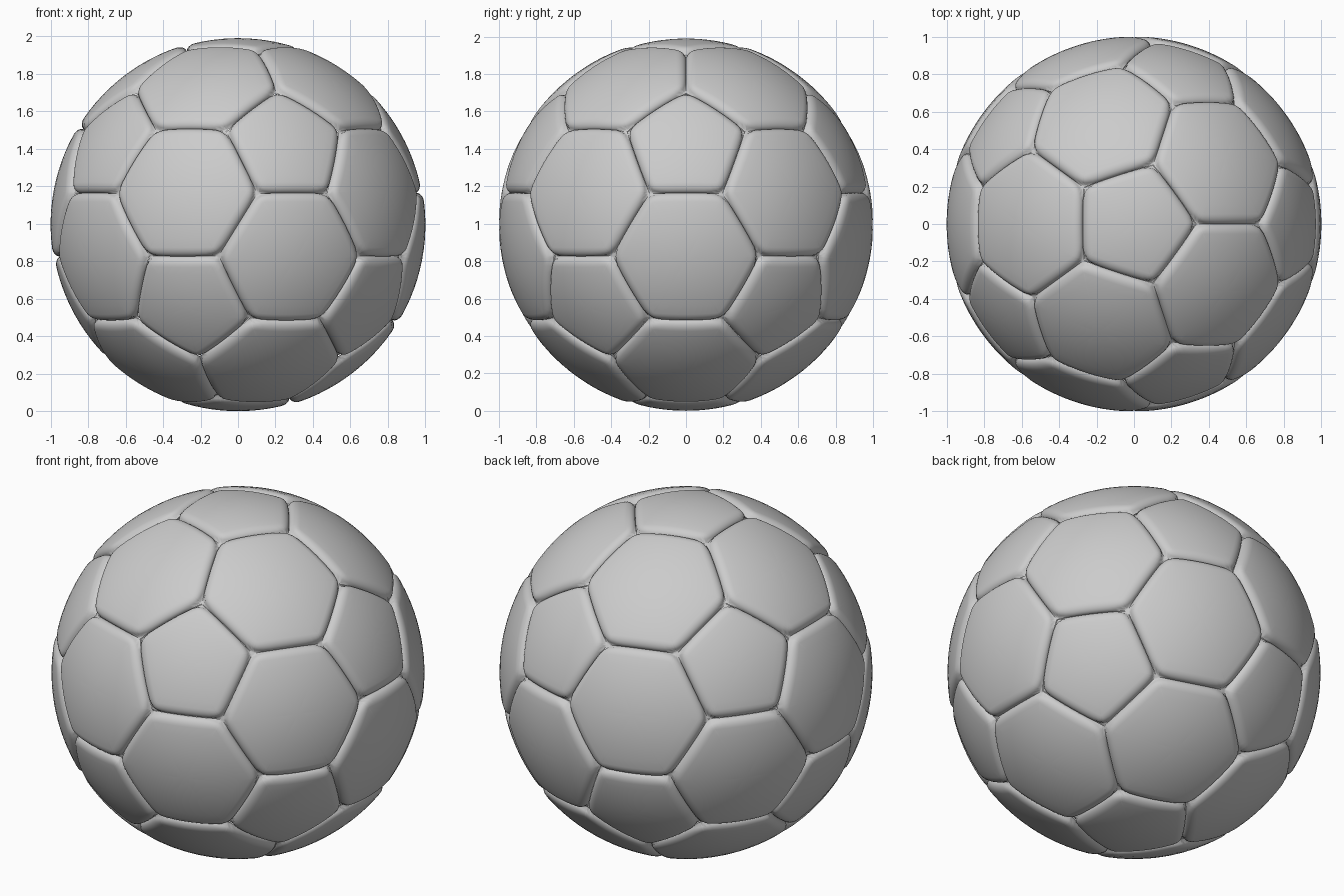
import bpy, bmesh, math
from mathutils import Vector
from itertools import combinations

if "Cube" in bpy.data.objects:
    bpy.data.objects.remove(bpy.data.objects["Cube"])

BEVEL, DEPTH = 0.055, 0.036      # width and depth of the rounded seam
SEG = 12                         # segments along each panel edge
PENT_R, HEX_R = 0.995, 1.0       # crown radius of the two panel kinds
CENTRE = Vector((0, 0, PENT_R))

# Icosahedron corners, one pointing straight up
lat = math.atan(0.5)
corners = [Vector((0, 0, 1)), Vector((0, 0, -1))]
for k in range(5):
    for sign, turn in ((1, 0), (-1, 36)):
        a = math.radians(72 * k + turn)
        corners.append(Vector((math.cos(lat) * math.cos(a),
                               math.cos(lat) * math.sin(a), sign * math.sin(lat))))


def adjacent(a, b):
    return 0.1 < (a - b).length < 1.2


def add_panel(bm, points, radius):
    """Domed polygon panel whose rim rolls down into the seam."""
    points = [p.normalized() for p in points]
    n = len(points)
    mid = sum(points, Vector()) / n
    axis = mid.normalized()
    ex = (points[0] - mid).normalized()
    ey = axis.cross(ex)
    points.sort(key=lambda p: math.atan2((p - mid).dot(ey), (p - mid).dot(ex)))
    edges = [(points[i], points[(i + 1) % n]) for i in range(n)]
    inward = [axis.cross(q - p).normalized() for p, q in edges]
    apothem = (mid - points[0]).dot(inward[0])

    def place(p):
        u = 0
        for (a, b), nrm in zip(edges, inward):
            u += max(0, 1 - (p - a).dot(nrm) / BEVEL) ** 2
        drop = DEPTH * (1 - math.sqrt(max(0, 1 - min(1, u))))
        return bm.verts.new(p.normalized() * (radius - drop) + CENTRE)

    # Ring scales: even over the dome, then packed around the rolled rim
    dome = 1 - BEVEL / apothem
    scales = [dome * i / 6 for i in range(1, 7)]
    scales += [1 - BEVEL * (1 - math.sin(math.pi / 2 * i / 7)) / apothem for i in range(1, 8)]

    centre = place(mid)
    previous = None
    for s in scales:
        ring = []
        for a, b in edges:
            for j in range(SEG):
                # samples bunch toward the corners
                t = 0.5 - 0.5 * math.cos(math.pi * j / SEG)
                ring.append(place(mid + (a.lerp(b, t) - mid) * s))
        m = len(ring)
        for i in range(m):
            k = (i + 1) % m
            if previous:
                bm.faces.new((previous[i], ring[i], ring[k], previous[k]))
            else:
                bm.faces.new((centre, ring[i], ring[k]))
        previous = ring


def make_object(name, panels, radius):
    bm = bmesh.new()
    for points in panels:
        add_panel(bm, points, radius)
    for f in bm.faces:
        f.smooth = True
    mesh = bpy.data.meshes.new(name)
    bm.to_mesh(mesh)
    bm.free()
    obj = bpy.data.objects.new(name, mesh)
    bpy.context.collection.objects.link(obj)


# Pentagons around each corner, hexagons on each triangle
pentagons = [[(2 * v + w) / 3 for w in corners if adjacent(v, w)] for v in corners]
hexagons = [[(2 * v + w) / 3 for v in tri for w in tri if v is not w]
            for tri in combinations(corners, 3)
            if all(adjacent(a, b) for a, b in combinations(tri, 2))]

make_object("pentagon_panels", pentagons, PENT_R)
make_object("hexagon_panels", hexagons, HEX_R)
